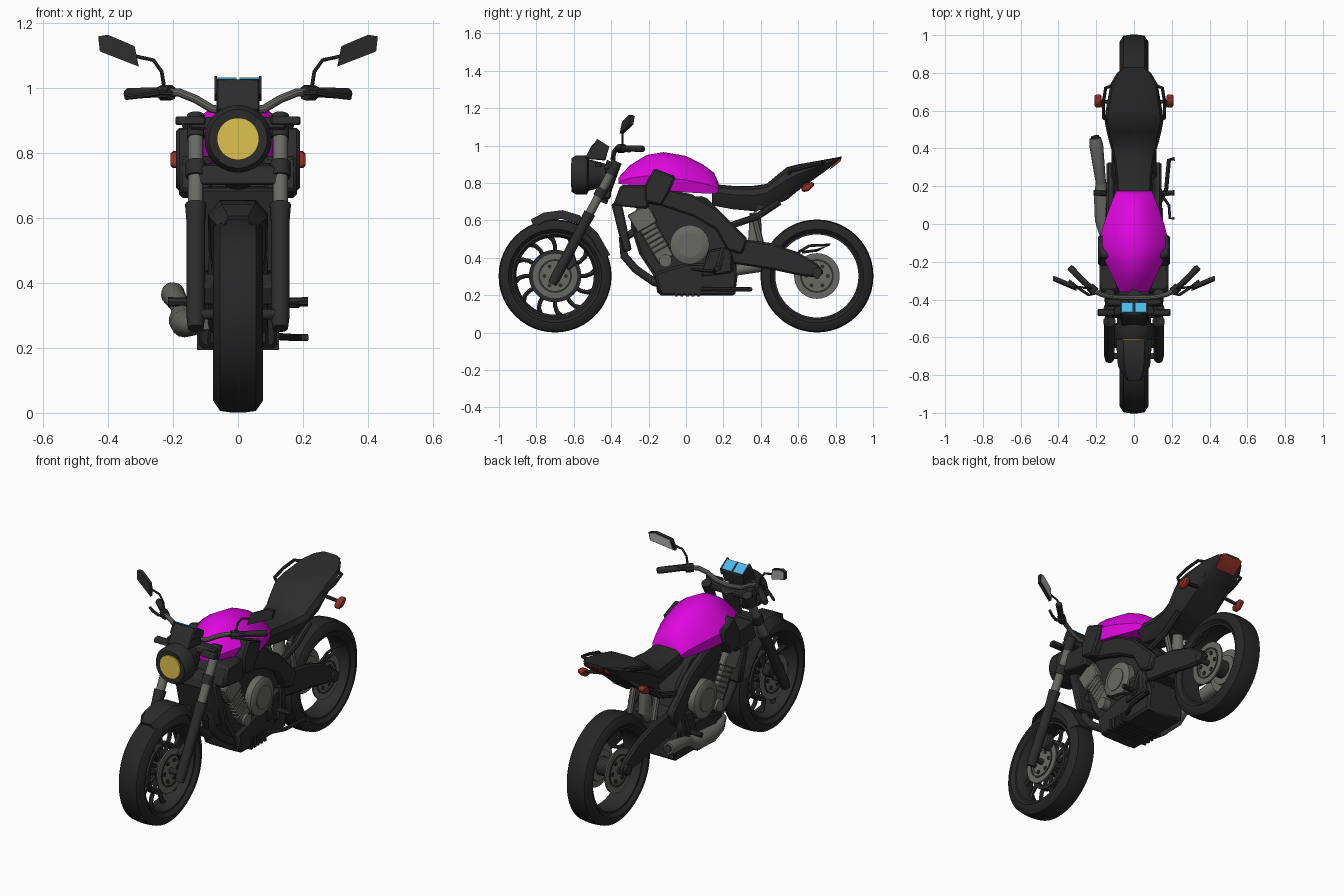
import bpy, bmesh, math
from mathutils import Vector

cube = bpy.data.objects.get("Cube")
if cube:
    bpy.data.objects.remove(cube, do_unlink=True)


def material(name, r, g, b):
    m = bpy.data.materials.new(name)
    m.use_nodes = True
    m.diffuse_color = (r, g, b, 1)
    m.node_tree.nodes["Principled BSDF"].inputs["Base Color"].default_value = (r, g, b, 1)
    return m


BLACK = material("black plastic", .025, .025, .025)
RUBBER = material("tyre rubber", .02, .02, .02)
METAL = material("grey metal", .14, .14, .13)
PAINT = material("magenta paint", .75, .002, .75)
LAMP = material("yellow lamp", .74, .54, .075)
RED = material("red lens", .29, .03, .02)
SCREEN = material("blue screen", .07, .48, .8)
GLASS = material("mirror glass", .48, .48, .48)


def skin(name, rings, mat, mirror=False, loop=False, bevel=0):
    """Join equal rings of points into one solid."""
    bm = bmesh.new()
    rows = [[bm.verts.new(p) for p in ring] for ring in rings]
    n = len(rows[0])
    for i in range(len(rows) - (0 if loop else 1)):
        a, b = rows[i], rows[(i + 1) % len(rows)]
        for j in range(n):
            k = (j + 1) % n
            bm.faces.new((a[j], a[k], b[k], b[j]))
    if not loop:
        bm.faces.new(rows[0])
        bm.faces.new(rows[-1])
    bmesh.ops.recalc_face_normals(bm, faces=bm.faces)
    for f in bm.faces:
        f.smooth = True
    me = bpy.data.meshes.new(name)
    bm.to_mesh(me)
    bm.free()
    me.set_sharp_from_angle(angle=math.radians(35))
    me.materials.append(mat)
    ob = bpy.data.objects.new(name, me)
    bpy.context.collection.objects.link(ob)
    if bevel:
        mod = ob.modifiers.new("soft edges", "BEVEL")
        mod.width = bevel
        mod.segments = 1
    if mirror:
        ob.modifiers.new("other side", "MIRROR")
    return ob


def slab(name, outline, x0, x1, mat, mirror=False, bevel=0):
    """Side outline in (y, z), extruded across x."""
    return skin(name, [[(x, y, z) for y, z in outline] for x in (x0, x1)], mat, mirror, bevel=bevel)


def tube(name, path, radii, mat, mirror=False, sides=14):
    """Round bar through points; radii is one number or one per point."""
    path = [Vector(p) for p in path]
    if not isinstance(radii, (list, tuple)):
        radii = [radii] * len(path)
    rings, old, side = [], None, None
    for i, p in enumerate(path):
        t = (path[min(i + 1, len(path) - 1)] - path[max(i - 1, 0)]).normalized()
        side = t.orthogonal().normalized() if old is None else old.rotation_difference(t) @ side
        old, up = t, t.cross(side)
        rings.append([p + radii[i] * (math.cos(a) * side + math.sin(a) * up)
                      for a in (math.tau * k / sides for k in range(sides))])
    return skin(name, rings, mat, mirror)


def disc(name, y, z, x0, x1, r, mat, mirror=False, sides=28):
    return tube(name, [(x0, y, z), (x1, y, z)], r, mat, mirror, sides)


def lathe(name, y, z, profile, mat, mirror=False, sides=48):
    """Closed (x, radius) profile turned about a sideways axle."""
    rings = [[(x, y + r * math.cos(a), z + r * math.sin(a)) for x, r in profile]
             for a in (math.tau * k / sides for k in range(sides))]
    return skin(name, rings, mat, mirror, loop=True)


def loft(name, stations, shape, mat):
    """Stations are (y, half width, bottom, top); shape is a half section."""
    full = shape + [(-x, h) for x, h in reversed(shape) if x]
    return skin(name, [[(w * x, y, b + (t - b) * h) for x, h in full] for y, w, b, t in stations], mat)


# Wheels
AXLE = .303
for y, tag, rim in ((-.7, "front", .207), (.7, "rear", .224)):
    lathe(tag + "_tyre", y, AXLE, [(-.055, .23), (-.077, .25), (-.077, .265), (-.055, .297), (-.02, .302),
          (.02, .302), (.055, .297), (.077, .265), (.077, .25), (.055, .23)], RUBBER)
    lathe(tag + "_rim", y, AXLE, [(-.058, .235), (-.058, .222), (-.02, rim), (.02, rim), (.058, .222), (.058, .235)], BLACK)
    disc(tag + "_hub", y, AXLE, -.06, .06, .05, BLACK)
    disc(tag + "_axle", y, AXLE, -.125, .125, .016, BLACK)
    lathe(tag + "_brake_disc", y, AXLE, [(.06, .122), (.06, .07), (.068, .07), (.068, .122)], METAL, True)
    disc(tag + "_disc_carrier", y, AXLE, .045, .064, .085, METAL, True)
    lathe(tag + "_disc_groove", y, AXLE, [(.066, .09), (.066, .08), (.071, .08), (.071, .09)], BLACK, True)
    for k in range(6):
        a = math.tau * k / 6
        disc(tag + "_disc_bolt", y + .058 * math.cos(a), AXLE + .058 * math.sin(a), .06, .07, .011, BLACK, True, 8)
for k in range(12):
    a = math.tau * k / 12
    at = lambda r, d: (0, -.7 + r * math.cos(a + d), AXLE + r * math.sin(a + d))
    tube("front_spoke", [at(.06, 0), at(.16, 0), at(.19, .05), at(.214, .13)], [.012, .012, .012, .016], BLACK, sides=6)
lathe("front_spoke_ring", -.7, AXLE, [(-.02, .14), (-.02, .12), (.02, .12), (.02, .14)], BLACK)

# Front mudguard
hub = Vector((0, -.7, AXLE))
rings = []
for y, z, w in ((-.83, .605, .05), (-.76, .642, .085), (-.66, .655, .092), (-.57, .628, .092),
                (-.47, .53, .09), (-.405, .415, .075)):
    p = Vector((0, y, z))
    n = (p - hub).normalized()
    rings.append([p + n * d + Vector((w * x, 0, 0)) for x, d in
                  ((-1, -.045), (-.6, 0), (.6, 0), (1, -.045), (.93, -.047), (.55, -.012), (-.55, -.012), (-.93, -.047))])
skin("front_mudguard", rings, BLACK)

# Forks, raked back
fork = lambda z, x=.13: (x, -.71 + .53 * (z - .27), z)
tube("fork_lower", [fork(.26), fork(.29), fork(.58), fork(.64)], [.024, .028, .028, .033], BLACK, True)
tube("fork_stanchion", [fork(.62), fork(.89)], .024, METAL, True)
tube("fork_clamp", [fork(.725), fork(.77)], .031, BLACK, True)
tube("fork_cap", [fork(.845), fork(.915)], .027, BLACK, True)
slab("lower_yoke", [(-.50, .70), (-.40, .72), (-.40, .77), (-.48, .76)], -.13, .13, BLACK, bevel=.008)
slab("upper_yoke", [(-.44, .87), (-.37, .88), (-.37, .91), (-.43, .91)], -.15, .15, BLACK, bevel=.008)
tube("steering_head", [(0, -.46, .70), (0, -.385, .91)], .04, BLACK)
slab("brake_caliper", [(-.63, .33), (-.58, .37), (-.60, .43), (-.66, .39)], .07, .115, BLACK, True, .006)
slab("front_bracket", [(-.49, .885), (-.45, .885), (-.45, .912), (-.48, .912)], .10, .193, BLACK, True, .005)

# Headlight
tube("headlight_shell", [(0, -.60, .843), (0, -.612, .843), (0, -.59, .843), (0, -.53, .843), (0, -.52, .843),
     (0, -.43, .843)], [.075, .09, .104, .104, .085, .06], BLACK, sides=28)
tube("headlight_lens", [(0, -.605, .843), (0, -.616, .843)], .065, LAMP, sides=28)
slab("dash_cowl", [(-.54, .93), (-.505, 1.0), (-.475, 1.028), (-.415, .988), (-.43, .92)], -.066, .066, BLACK, bevel=.005)
slab("dash_rim", [(-.51, .98), (-.475, 1.036), (-.41, .995), (-.42, .96)], .064, .073, BLACK, True)
slab("dash_screen", [(-.47, 1.027), (-.418, .992), (-.415, .996), (-.467, 1.031)], .004, .064, SCREEN, True)

# Handlebars, levers and mirrors
tube("handlebar", [(0, -.39, .925), (.08, -.39, .935), (.13, -.385, .965), (.18, -.37, .985), (.23, -.34, .988)],
     .013, METAL, True, 10)
tube("grip", [(.215, -.35, .988), (.25, -.32, .986), (.335, -.235, .982), (.342, -.228, .982)],
     [.018, .016, .018, .014], BLACK, True, 10)
tube("lever", [(.2, -.365, .985), (.24, -.375, .985), (.30, -.335, .975), (.345, -.30, .97)], .008, BLACK, True, 6)
tube("switch_pod", [(.205, -.36, .985), (.235, -.332, .985)], .024, BLACK, True, 8)
tube("mirror_stalk", [(.225, -.34, .99), (.235, -.34, 1.05), (.26, -.338, 1.085), (.33, -.33, 1.10)],
     .006, BLACK, True, 6)


def mirror_part(name, inset, d0, d1, mat):
    pts = [(.318, 1.128), (.40, 1.163), (.43, 1.158), (.425, 1.112), (.305, 1.065)]
    pts = [(.375 + (x - .375) * inset, 1.12 + (z - 1.12) * inset) for x, z in pts]
    skin(name, [[(x, -.345 + .38 * (x - .3) + .12 * (z - 1.06) + d, z) for x, z in pts] for d in (d0, d1)], mat, True)


mirror_part("mirror_housing", 1, -.012, .009, BLACK)
mirror_part("mirror_glass", .88, .005, .012, GLASS)

# Fuel tank
loft("fuel_tank", [(-.36, .075, .795, .83), (-.30, .105, .79, .895), (-.21, .148, .78, .95), (-.12, .19, .76, .965),
     (0, .16, .75, .945), (.09, .128, .745, .90), (.15, .105, .745, .855), (.175, .092, .75, .80)],
     [(0, 1), (.24, .965), (.48, .84), (.77, .62), (1, .34), (.92, 0), (0, 0)], PAINT)

# Seat and tail
loft("seat", [(.14, .09, .68, .795), (.25, .095, .66, .785), (.36, .11, .65, .785), (.43, .13, .66, .795),
     (.49, .145, .69, .845), (.54, .155, .71, .885), (.60, .15, .76, .90), (.74, .125, .86, .925), (.80, .09, .905, .936),
     (.832, .05, .93, .942)],
     [(0, 1), (.6, .98), (.9, .86), (1, .62), (.85, .3), (.6, 0), (0, 0)], BLACK)
slab("tail_light", [(.765, .868), (.825, .915), (.832, .932), (.80, .92)], -.065, .065, RED)
tube("grab_rail", [(.12, .54, .83), (.16, .56, .865), (.163, .64, .885), (.15, .72, .905), (.10, .74, .905)],
     .009, BLACK, True, 8)
tube("signal_stalk", [(.08, .64, .80), (.18, .65, .785)], .01, BLACK, True, 8)
slab("turn_signal", [(.62, .752), (.655, .755), (.69, .79), (.68, .806), (.64, .80), (.615, .775)],
     .172, .208, RED, True, .008)
slab("rear_inner_guard", [(.36, .64), (.50, .71), (.60, .77), (.74, .87), (.70, .89), (.40, .72)], -.09, .09, BLACK)
tube("subframe_bar", [(.10, .20, .56), (.10, .38, .62), (.10, .50, .70)], .018, BLACK, True, 8)

# Frame, shrouds and radiator
slab("frame_beam", [(-.34, .79), (-.2, .79), (.03, .74), (.17, .66), (.33, .50), (.30, .42), (.22, .44), (.16, .55),
     (.04, .62), (-.14, .68), (-.33, .71)], .10, .145, BLACK, True, .01)
slab("tank_shroud", [(-.22, .79), (-.17, .88), (-.055, .835), (-.09, .75), (-.13, .68), (-.22, .70)],
     .12, .19, BLACK, True, .01)
slab("front_shroud", [(-.39, .68), (-.35, .79), (-.20, .79), (-.20, .66)], .08, .182, BLACK, True, .012)
slab("radiator", [(-.40, .69), (-.345, .70), (-.29, .44), (-.335, .43)], -.13, .13, BLACK, bevel=.008)
for k in range(8):
    z = .46 + .028 * k
    y = -.315 - (z - .46) * .25
    slab("radiator_fin", [(y - .022, z), (y, z), (y, z + .008), (y - .022, z + .008)], -.115, .115, BLACK)

# Engine
slab("engine_core", [(-.24, .72), (.1, .73), (.21, .62), (.27, .45), (.27, .24), (.22, .20), (-.15, .20), (-.17, .30),
     (-.25, .42), (-.30, .58)], -.10, .10, BLACK, bevel=.015)
slab("belly_pan", [(-.17, .32), (.0, .37), (.26, .37), (.275, .30), (.262, .198), (-.14, .198)],
     -.12, .12, BLACK, bevel=.012)
for k in range(5):
    slab("belly_rib", [(-.06 + .03 * k, .193), (-.045 + .03 * k, .193), (-.045 + .03 * k, .26), (-.06 + .03 * k, .26)],
         -.126, .126, BLACK)
foot, along = Vector((-.105, .39)), Vector((-.5, .866))
across = Vector((.866, .5))


def barrel(name, d0, d1, half, x, mat):
    corners = [foot + along * d + across * h for d, h in ((d0, -half), (d0, half), (d1, half), (d1, -half))]
    slab(name, corners, -x, x, mat, bevel=.006)


barrel("cylinder_barrel", 0, .23, .047, .125, METAL)
barrel("cylinder_head", .20, .31, .062, .135, METAL)
for k in range(5):
    barrel("cooling_fin", .06 + .028 * k, .07 + .028 * k, .053, .129, METAL)
disc("cylinder_foot", -.11, .385, .10, .14, .034, METAL, True)
tube("clutch_cover", [(.10, .02, .47), (.138, .02, .47), (.148, .02, .47)], [.105, .105, .09], METAL, True, 28)
disc("clutch_cap", .02, .47, .145, .153, .065, METAL, True)
disc("engine_boss", .16, .36, .10, .14, .045, BLACK, True)
slab("sprocket_cover", [(.08, .30), (.25, .32), (.24, .46), (.12, .44)], .10, .135, BLACK, True, .01)

# Exhaust
for x in (-.07, .07):
    tube("header_pipe", [(x, -.26, .55), (x, -.34, .50), (x, -.33, .41), (x, -.27, .34), (x, -.17, .27), (x, -.05, .24)],
         .022, BLACK)
tube("collector_pipe", [(-.10, -.18, .28), (-.14, -.1, .265), (-.165, .02, .275), (-.168, .15, .285), (-.175, .22, .315)],
     [.025, .028, .043, .045, .028], METAL)
tube("silencer", [(-.174, .21, .312), (-.182, .27, .335), (-.20, .42, .365), (-.205, .455, .372)],
     [.027, .03, .037, .03], METAL, sides=18)
tube("silencer_outlet", [(-.203, .45, .37), (-.206, .465, .374)], .022, BLACK)

# Swingarm, shock and chain guard
slab("swingarm", [(.2, .53), (.3, .50), (.45, .48), (.6, .43), (.70, .37), (.74, .32), (.70, .295), (.61, .305),
     (.47, .335), (.25, .37)], .084, .118, BLACK, True, .01)
slab("swingarm_bridge", [(.24, .50), (.36, .48), (.36, .37), (.24, .38)], -.09, .09, BLACK)
disc("axle_nut", .70, AXLE + .02, .11, .13, .028, BLACK, True, 10)
tube("rear_shock", [(0, .34, .45), (0, .37, .50), (0, .37, .64)], [.03, .038, .03], METAL)
for x in (-.075, .075):
    tube("shock_strut", [(x, .40, .48), (x, .36, .64)], .017, METAL, sides=8)
tube("chain_guard", [(.1, .60, .43), (.1, .66, .465), (.1, .77, .47), (.1, .70, .44), (.1, .62, .43)], .008, BLACK, sides=6)

# Foot controls
tube("footpeg", [(.10, .16, .34), (.215, .165, .342)], .014, BLACK, True, 8)
tube("footpeg_hanger", [(.12, .20, .45), (.135, .17, .34)], .018, BLACK, True, 8)
tube("gear_lever", [(.14, .16, .33), (.185, .10, .33), (.19, .03, .34), (.215, .03, .34)], .008, BLACK, sides=6)
tube("side_stand", [(.12, .08, .235), (.17, .18, .232), (.185, .34, .232), (.215, .345, .232)], .011, BLACK, sides=8)
